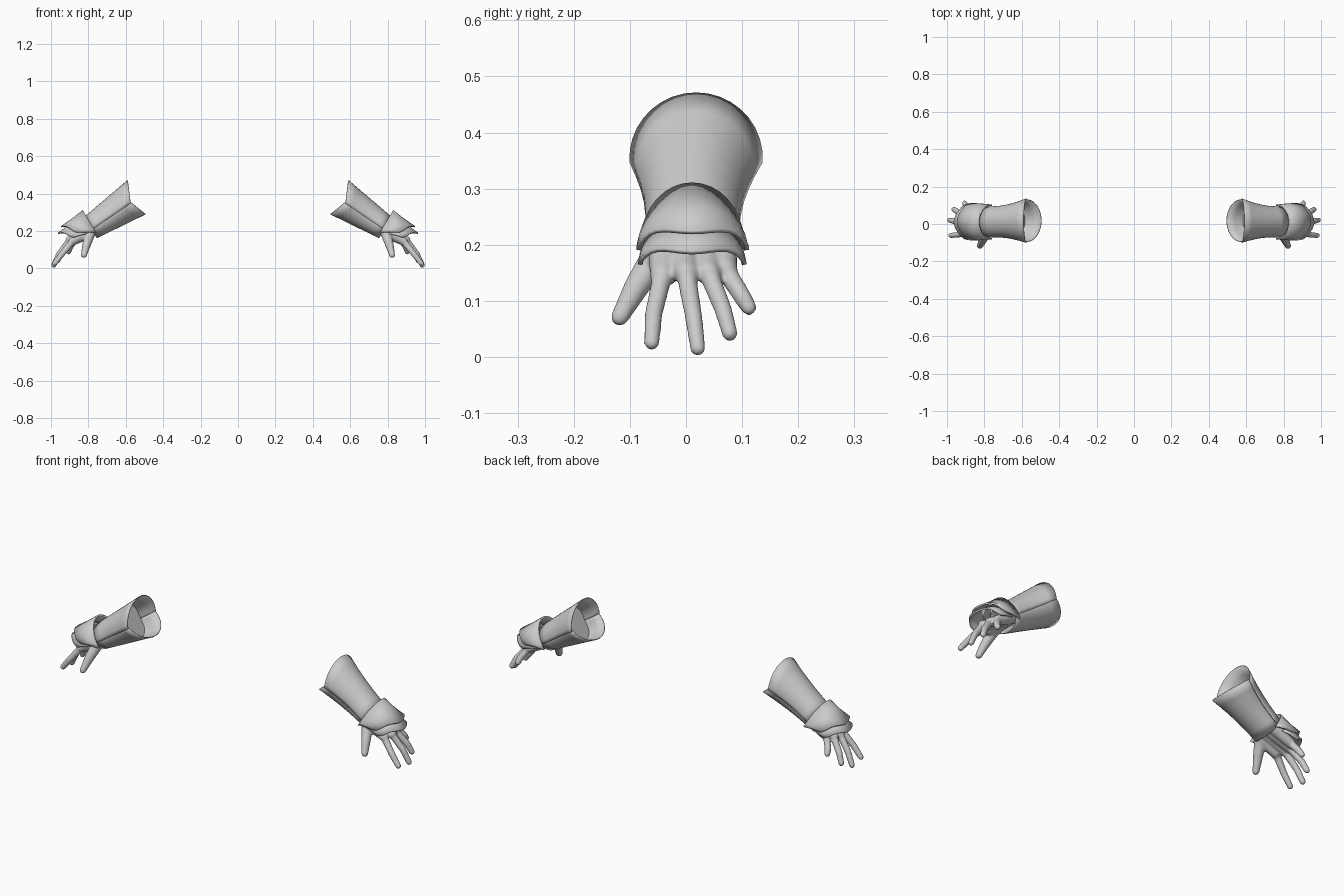
import bpy, bmesh, math
from mathutils import Vector

cube = bpy.data.objects.get("Cube")
if cube:
    bpy.data.objects.remove(cube)

grey = bpy.data.materials.new("plain grey")
grey.use_nodes = True
COLOR = (0.6, 0.6, 0.6, 1)
grey.diffuse_color = COLOR
grey.node_tree.nodes["Principled BSDF"].inputs["Base Color"].default_value = COLOR


def finish(name, bm, thickness=0, remesh=False):
    """Turn a bmesh into a smooth part mirrored to the other arm."""
    bmesh.ops.recalc_face_normals(bm, faces=bm.faces)
    me = bpy.data.meshes.new(name)
    bm.to_mesh(me)
    bm.free()
    me.materials.append(grey)
    me.shade_smooth()
    me.set_sharp_from_angle(angle=math.radians(40))
    ob = bpy.data.objects.new(name, me)
    bpy.context.collection.objects.link(ob)
    if thickness:
        mod = ob.modifiers.new("thickness", "SOLIDIFY")
        mod.thickness = thickness
        mod.offset = 0
    if remesh:
        mod = ob.modifiers.new("union", "REMESH")
        mod.mode = "VOXEL"
        mod.voxel_size = 0.005
        mod.use_smooth_shade = True
        mod = ob.modifiers.new("soften", "SMOOTH")
        mod.iterations = 5
    mod = ob.modifiers.new("other arm", "MIRROR")
    return ob


def arc_point(crown, side, y_mid, half, ang):
    """Half-ellipse through a crown point and two side points, given as (x, z)."""
    s = math.sin(ang)
    return Vector((side[0] + (crown[0] - side[0]) * s,
                   y_mid + half * math.cos(ang),
                   side[1] + (crown[1] - side[1]) * s))


def shell(name, rows, start, end, thickness, wave=0, steps=18):
    """Loft arcs (crown, side, y_mid, half_width) into a curved plate."""
    bm = bmesh.new()
    grid = []
    for k, row in enumerate(rows):
        line = []
        for i in range(steps + 1):
            a = math.radians(start + (end - start) * i / steps)
            p = arc_point(*row, a)
            # the far edge scallops between its point and its two corners
            if k == len(rows) - 1:
                p += Vector((-0.6, 0, 0.8)) * wave * math.sin(2 * a) ** 2
            line.append(bm.verts.new(p))
        grid.append(line)
    for r0, r1 in zip(grid, grid[1:]):
        for i in range(steps):
            bm.faces.new((r0[i], r0[i + 1], r1[i + 1], r1[i]))
    return finish(name, bm, thickness)


# Forearm cuff: an upper half overlapping a lower half along side seams
MOUTH = dict(crown=(0.59, 0.47), keel=(0.495, 0.29), side=(0.575, 0.355), mid=0.018, half=0.113)
WRIST = dict(crown=(0.825, 0.27), keel=(0.755, 0.163), side=(0.785, 0.21), mid=0.01, half=0.078)


def cuff_row(t, key, grow=0.0):
    lerp = lambda a, b: a + (b - a) * t
    pair = lambda k: tuple(map(lerp, MOUTH[k], WRIST[k]))
    return (pair(key), pair("side"), lerp(MOUTH["mid"], WRIST["mid"]),
            lerp(MOUTH["half"], WRIST["half"]) + grow - 0.012 * math.sin(math.pi * t))


STATIONS = [i / 6 for i in range(7)]
shell("cuff_upper", [cuff_row(t, "crown", 0.004) for t in STATIONS], -4, 184, 0.004)
shell("cuff_lower", [cuff_row(t, "keel") for t in STATIONS], 0, 180, 0.004)

# Closed end of the arm inside the cuff
bm = bmesh.new()
rings = []
for t in (0.33, 0.6):
    ring = [arc_point(*cuff_row(t, key, -0.003), math.pi * i / 16)
            for key, order in (("crown", range(16)), ("keel", range(16, 0, -1))) for i in order]
    rings.append([bm.verts.new(p) for p in ring])
bm.faces.new(rings[0])
for i in range(32):
    j = (i + 1) % 32
    bm.faces.new((rings[0][i], rings[0][j], rings[1][j], rings[1][i]))
finish("arm_end", bm)

# Two overlapping guard plates over the back of the hand
shell("guard_plate_upper", [((0.828, 0.308), (0.765, 0.2), 0.011, 0.089),
                            ((0.88, 0.267), (0.815, 0.2), 0.011, 0.094),
                            ((0.945, 0.222), (0.868, 0.193), 0.012, 0.097)], -6, 186, 0.008, 0.012)
shell("guard_plate_lower", [((0.875, 0.25), (0.81, 0.19), 0.011, 0.085),
                            ((0.92, 0.217), (0.85, 0.18), 0.011, 0.09),
                            ((0.962, 0.186), (0.885, 0.166), 0.011, 0.093)], -6, 186, 0.008, 0.012)

# Hand: tapered chains of balls fused into one skin
bm = bmesh.new()


def chain(points, r0, r1):
    pts = [Vector(p) for p in points]
    steps = 10
    total = steps * (len(pts) - 1)
    for i in range(total + 1):
        k = min(i // steps, len(pts) - 2)
        pos = pts[k].lerp(pts[k + 1], i / steps - k)
        ball = bmesh.ops.create_icosphere(bm, subdivisions=2, radius=r0 + (r1 - r0) * i / total)
        bmesh.ops.translate(bm, verts=ball["verts"], vec=pos)


fingers = {
    "index": [(0.885, -0.042, 0.145), (0.942, -0.058, 0.075), (0.98, -0.061, 0.026)],
    "middle": [(0.9, 0.0, 0.15), (0.957, 0.013, 0.075), (0.986, 0.021, 0.016)],
    "ring": [(0.892, 0.04, 0.15), (0.943, 0.066, 0.085), (0.963, 0.078, 0.042)],
    "little": [(0.872, 0.07, 0.155), (0.9, 0.1, 0.108), (0.905, 0.112, 0.088)],
}
for n, path in enumerate(fingers.values()):
    chain(path, 0.0185, 0.0145)
    # palm bone from the wrist to this knuckle
    chain([(0.775, -0.035 + n * 0.03, 0.215), path[0]], 0.036, 0.023)
chain([(0.79, -0.045, 0.19), (0.81, -0.088, 0.125), (0.824, -0.118, 0.071)], 0.03, 0.0165)
chain([(0.79, -0.04, 0.195), (0.87, -0.035, 0.15)], 0.034, 0.024)
finish("hand", bm, remesh=True)
